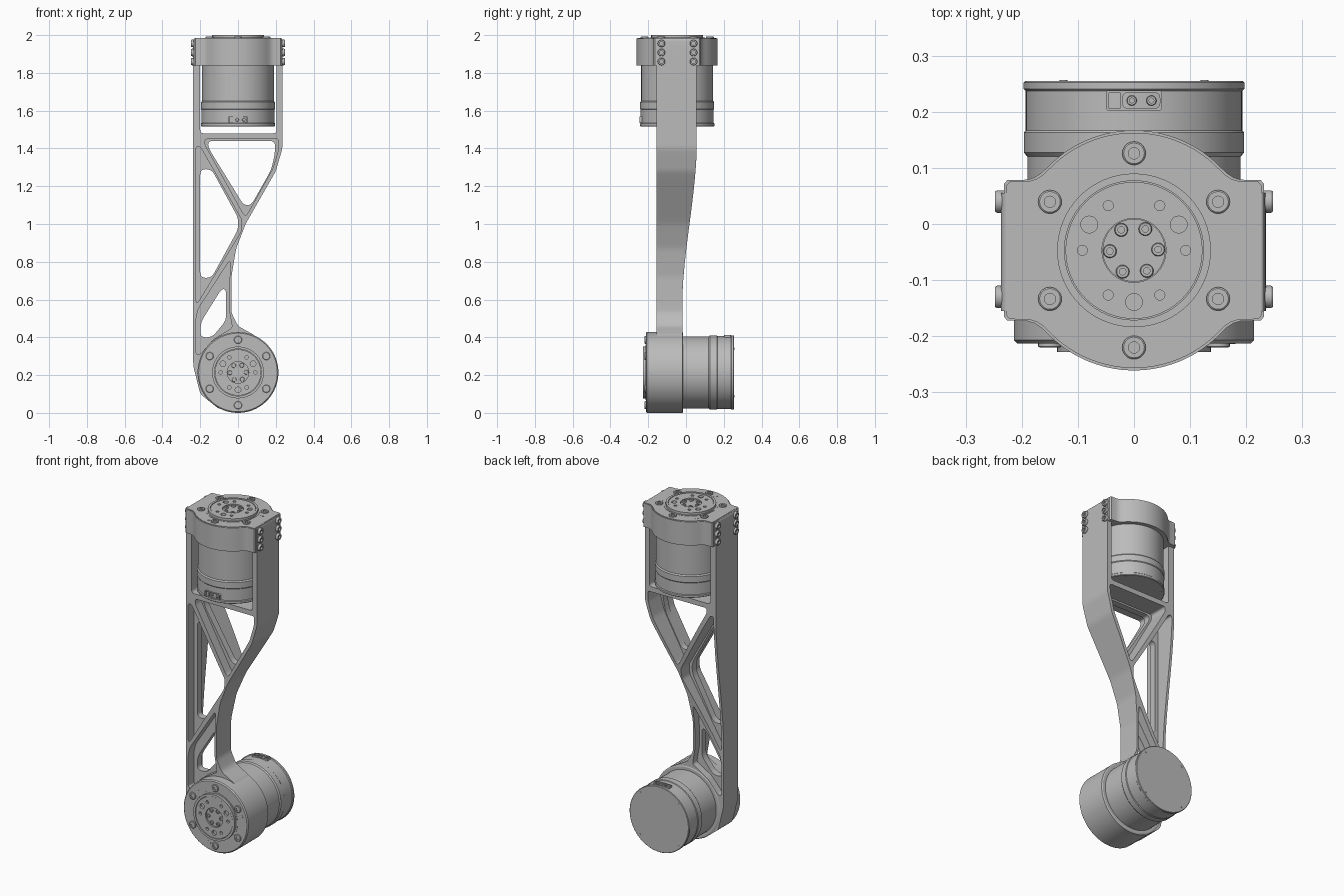
import bpy, bmesh, math
from mathutils import Matrix, Vector

if "Cube" in bpy.data.objects:
    bpy.data.objects.remove(bpy.data.objects["Cube"], do_unlink=True)

grey = bpy.data.materials.new("machined grey")
grey.use_nodes = True
grey.diffuse_color = (0.5, 0.5, 0.5, 1)
grey.node_tree.nodes["Principled BSDF"].inputs["Base Color"].default_value = (0.5, 0.5, 0.5, 1)
parts = []


def finish(name, bm, matrix):
    bmesh.ops.remove_doubles(bm, verts=bm.verts, dist=1e-5)
    bm.transform(matrix)
    bmesh.ops.recalc_face_normals(bm, faces=bm.faces)
    mesh = bpy.data.meshes.new(name)
    bm.to_mesh(mesh)
    bm.free()
    mesh.materials.append(grey)
    obj = bpy.data.objects.new(name, mesh)
    bpy.context.collection.objects.link(obj)
    parts.append(obj)
    return obj


def lathe(name, profile, matrix, seg=72):
    """Revolve (radius, height) points about local z."""
    bm = bmesh.new()
    rings = [[bm.verts.new((r * math.cos(math.tau * i / seg), r * math.sin(math.tau * i / seg), h))
              for i in range(seg)] for r, h in profile if r > 0]
    for a, b in zip(rings, rings[1:]):
        for i in range(seg):
            j = (i + 1) % seg
            bm.faces.new((a[i], a[j], b[j], b[i]))
    bm.faces.new(rings[0])
    bm.faces.new(rings[-1])
    return finish(name, bm, matrix)


def polar(r, degrees):
    a = math.radians(degrees)
    return r * math.cos(a), r * math.sin(a)


def circle(r, centre=(0, 0), seg=64):
    return [(centre[0] + r * math.cos(math.tau * i / seg),
             centre[1] + r * math.sin(math.tau * i / seg)) for i in range(seg)]


def rounded(points, radius, step=None):
    """Fillet polygon corners, then optionally subdivide the long edges."""
    pts = [Vector(p) for p in points]
    out = []
    for i, p in enumerate(pts):
        a, b = pts[i - 1] - p, pts[(i + 1) % len(pts)] - p
        s = p + a.normalized() * min(radius, a.length * 0.48)
        e = p + b.normalized() * min(radius, b.length * 0.48)
        for k in range(6):
            t = k / 5
            out.append(s * (1 - t) ** 2 + p * 2 * t * (1 - t) + e * t * t)
    if not step:
        return out
    fine = []
    for p, q in zip(out, out[1:] + out[:1]):
        n = max(1, math.ceil((q - p).length / step))
        fine += [p.lerp(q, k / n) for k in range(n)]
    return fine


def prism(name, outlines, low, high, matrix):
    """Extrude a filled outline (first loop) with holes (other loops) along local z."""
    curve = bpy.data.curves.new(name, "CURVE")
    curve.dimensions = "2D"
    curve.fill_mode = "BOTH"
    curve.extrude = (high - low) / 2
    for loop in outlines:
        spline = curve.splines.new("POLY")
        spline.points.add(len(loop) - 1)
        for point, co in zip(spline.points, loop):
            point.co = (co[0], co[1], 0, 1)
        spline.use_cyclic_u = True
    temp = bpy.data.objects.new(name, curve)
    bpy.context.collection.objects.link(temp)
    graph = bpy.context.evaluated_depsgraph_get()
    mesh = bpy.data.meshes.new_from_object(temp.evaluated_get(graph))
    bm = bmesh.new()
    bm.from_mesh(mesh)
    bpy.data.objects.remove(temp, do_unlink=True)
    bpy.data.curves.remove(curve)
    bpy.data.meshes.remove(mesh)
    return finish(name, bm, matrix @ Matrix.Translation((0, 0, (low + high) / 2)))


def screw(name, r, height, matrix):
    lathe(name, [(r, -0.004), (r, height * 0.7), (r * 0.88, height), (r * 0.48, height),
                 (r * 0.48, height * 0.3)], matrix, 20)


def actuator(prefix, m, side):
    """Motor with local z out of the output face and its socket towards side * y."""
    def at(x, y, z):
        return m @ Matrix.Translation((x, y, z))
    lathe(prefix + "_motor_body", [
        (0.19, -0.05), (0.19, -0.333), (0.196, -0.34), (0.196, -0.376), (0.193, -0.38),
        (0.193, -0.45), (0.197, -0.454), (0.197, -0.465), (0.194, -0.468)], m, 96)
    # output rotor
    holes = [circle(0.015, polar(0.092, a), 24) for a in (30, 150, 270)]
    holes += [circle(0.009, polar(0.092, a), 16) for a in range(0, 360, 60)]
    prism(prefix + "_rotor_disc", [circle(0.122), circle(0.057)] + holes, -0.01, 0.013, m)
    prism(prefix + "_rotor_rim", [circle(0.137), circle(0.124)], -0.01, 0.015, m)
    prism(prefix + "_seal_ring", [circle(0.147), circle(0.139)], -0.01, 0.002, m)
    lathe(prefix + "_hub", [(0.056, -0.01), (0.056, 0.005)], m, 48)
    for k in range(6):
        screw(prefix + "_hub_screw", 0.012, 0.007, at(*polar(0.043, 2 + 60 * k), 0.005))
        screw(prefix + "_housing_screw", 0.021, 0.007, at(*polar(0.173, 30 + 60 * k), 0))
    for a in (15, 135, 255):
        lathe(prefix + "_plug", [(0.014, -0.004), (0.014, 0.001)], at(*polar(0.173, a), 0), 20)
    # rear cover screws
    for k in range(4):
        lathe(prefix + "_cover_screw", [(0.007, -0.47), (0.007, -0.46)],
              at(*polar(0.178, 45 + 90 * k), 0), 12)
    # cable socket: local z of the socket points radially outwards
    socket = at(0, 0, -0.433) @ Matrix.Rotation(-side * math.pi / 2, 4, "X")

    def box(x0, x1, h, r):
        return rounded([(x0, -h), (x1, -h), (x1, h), (x0, h)], r)
    prism(prefix + "_socket_frame", [box(-0.05, 0.05, 0.018, 0.006),
                                     box(-0.045, -0.024, 0.014, 0.002),
                                     box(-0.02, 0.046, 0.014, 0.01)], 0.17, 0.199, socket)
    for x in (-0.004, 0.031):
        screw(prefix + "_socket_pin", 0.009, 0.006, socket @ Matrix.Translation((x, 0, 0.192)))


# Placement of the two joints
upright = Matrix.Rotation(math.pi / 2, 4, "X")
upper = Matrix.Translation((0, -0.047, 1.985))
lower = Matrix.Translation((0, -0.213, 0.214)) @ upright
actuator("upper", upper, -1)
actuator("lower", lower, 1)

# Lower round housing
lathe("lower_housing", [(0.208, -0.198), (0.214, -0.194), (0.214, -0.006), (0.208, 0)], lower, 96)

# Upper housing: a round body with a mounting ear on both sides
quarter = [(0.226, 0.125), (0.19, 0.126), (0.177, 0.13), (0.165, 0.138)]
quarter = [(0.232, 0.118)] + quarter + [polar(0.214, a) for a in range(44, 91, 4)]
half = quarter + [(-x, y) for x, y in reversed(quarter)]
outline = half + [(-x, -y) for x, y in half]
prism("upper_housing", [outline], -0.145, -0.004, upper)
prism("upper_housing_top", [[(x * 0.98, y * 0.98) for x, y in outline]], -0.01, 0, upper)

# Link frame, drawn in the x-z plane
frame_outline = [
    (-0.237, 1.985), (-0.237, 0.25), (-0.2, 0.1), (-0.1, 0.02), (0.06, 0.03), (0.14, 0.25),
    (0.09, 0.41), (0, 0.46), (-0.035, 0.53), (-0.035, 0.72), (-0.01, 0.87), (0.04, 1.0),
    (0.2, 1.28), (0.235, 1.4), (0.235, 1.985), (0.205, 1.985), (0.205, 1.48),
    (-0.2, 1.48), (-0.2, 1.985)]
pockets = [
    [(-0.175, 1.45), (0.216, 1.45), (0.213, 1.39), (0.185, 1.295), (0.045, 1.045), (0.03, 1.05),
     (-0.175, 1.42)],
    [(-0.222, 1.41), (-0.2, 1.41), (0.021, 1.02), (0.016, 0.96), (-0.212, 0.585), (-0.222, 0.585)],
    [(-0.05, 0.8), (-0.211, 0.55), (-0.222, 0.5), (-0.222, 0.31), (-0.2, 0.31), (-0.13, 0.39),
     (-0.03, 0.45), (-0.047, 0.545), (-0.047, 0.65), (-0.04, 0.8)]]
windows = [
    [(-0.16, 1.44), (0.197, 1.44), (0.195, 1.37), (0.175, 1.285), (0.07, 1.1), (0.03, 1.1),
     (-0.155, 1.4)],
    [(-0.2, 1.29), (-0.14, 1.29), (0.002, 1.03), (0, 0.97), (-0.14, 0.715), (-0.2, 0.715)],
    [(-0.063, 0.655), (-0.088, 0.655), (-0.197, 0.48), (-0.2, 0.4), (-0.137, 0.4), (-0.063, 0.49)]]


def fillet(loop, r):
    return rounded(loop, r, 0.04)


frame = prism("link_frame", [fillet(frame_outline, 0.02)] + [fillet(p, 0.015) for p in pockets],
              -0.055, 0.155, upright)

# Sweep the back of the frame forward towards the lower joint
for v in frame.data.vertices:
    if v.co.y > 0:
        t = max(0, min(1, (v.co.z - 0.65) / 0.7))
        v.co.y = -0.018 + 0.073 * (0.5 * t + 0.5 * t * t * (3 - 2 * t))

# Thin webs with a window inside each pocket
for name, pocket, window in zip(("upper_web", "middle_web", "lower_web"), pockets, windows):
    prism(name, [fillet(pocket, 0.015), fillet(window, 0.03)], 0.06, 0.1, upright)

# Side screws holding the upper housing between the arms
for sx in (-1, 1):
    for y in (-0.13, 0.04):
        for z in (1.86, 1.908, 1.956):
            screw("arm_screw", 0.02, 0.013, Matrix.Translation((sx * 0.235, y, z))
                  @ Matrix.Rotation(sx * math.pi / 2, 4, "Y"))

# Smooth shading with crisp edges
bpy.ops.object.select_all(action="DESELECT")
for obj in parts:
    obj.select_set(True)
bpy.context.view_layer.objects.active = frame
bpy.ops.object.shade_smooth_by_angle(angle=math.radians(30))
